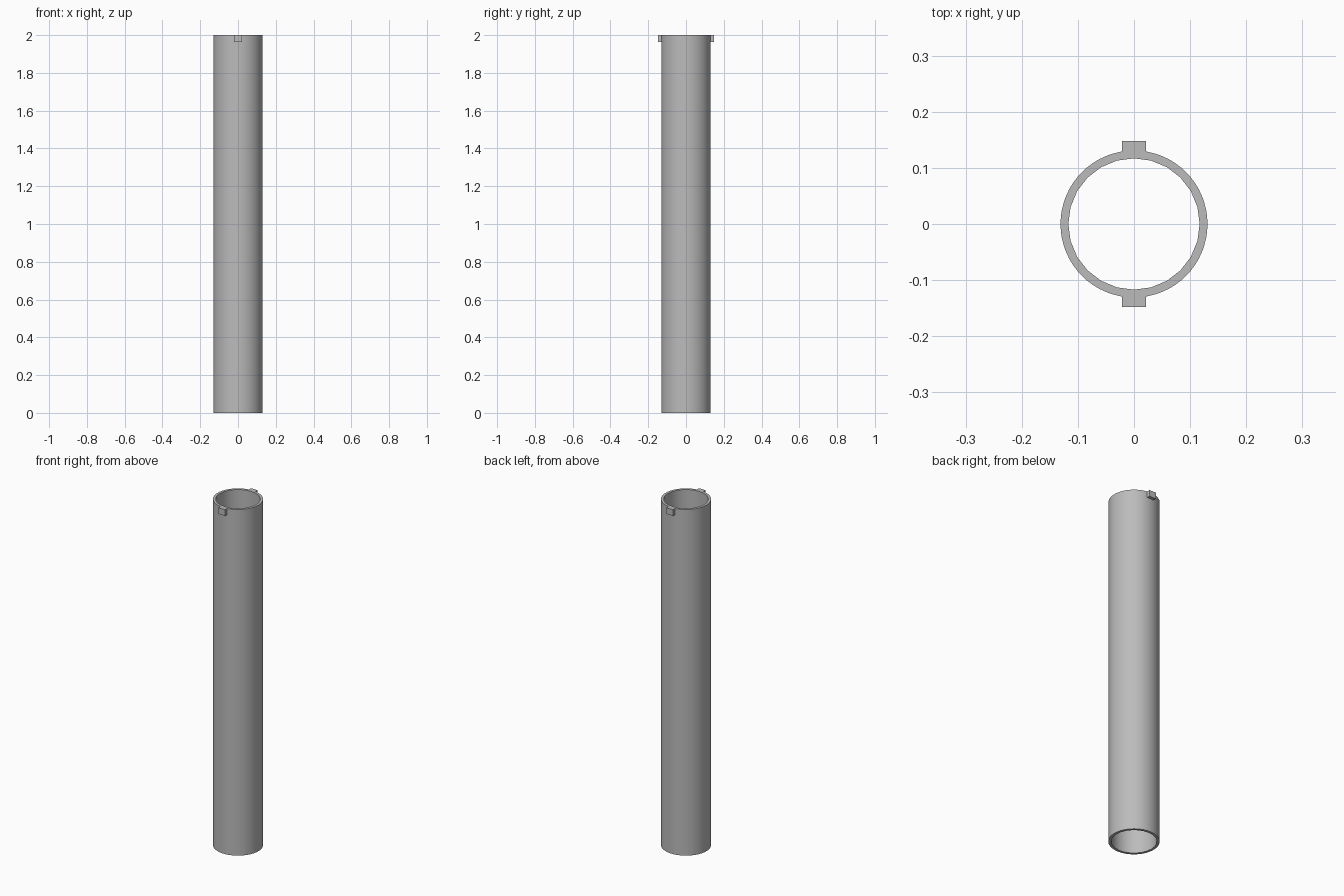
import bpy, bmesh
from mathutils import Matrix, Vector

cube = bpy.data.objects.get("Cube")
if cube:
    bpy.data.objects.remove(cube, do_unlink=True)

HEIGHT, OUTER, INNER = 2.0, 0.131, 0.117
TAB_WIDTH, TAB_HEIGHT, TAB_REACH = 0.042, 0.036, 0.148

grey = bpy.data.materials.new("plain grey")
grey.use_nodes = True
colour = (0.5, 0.5, 0.5, 1)
grey.diffuse_color = colour
grey.node_tree.nodes["Principled BSDF"].inputs["Base Color"].default_value = colour


def add_object(name, bm):
    bmesh.ops.recalc_face_normals(bm, faces=bm.faces)
    mesh = bpy.data.meshes.new(name)
    bm.to_mesh(mesh)
    bm.free()
    mesh.materials.append(grey)
    obj = bpy.data.objects.new(name, mesh)
    bpy.context.collection.objects.link(obj)
    return obj


# Hollow tube: fill the ring between two circles, then extrude it upwards
bm = bmesh.new()
for radius, sides in ((OUTER, 64), (INNER, 24)):
    bmesh.ops.create_circle(bm, radius=radius, segments=sides)
bmesh.ops.triangle_fill(bm, use_beauty=True, edges=bm.edges[:], normal=(0, 0, 1))
ring = bmesh.ops.extrude_face_region(bm, geom=bm.faces[:], use_keep_orig=True)
top = [v for v in ring["geom"] if isinstance(v, bmesh.types.BMVert)]
bmesh.ops.translate(bm, verts=top, vec=Vector((0, 0, HEIGHT)))
tube = add_object("tube", bm)
bpy.ops.object.select_all(action="DESELECT")
tube.select_set(True)
bpy.context.view_layer.objects.active = tube
bpy.ops.object.shade_smooth_by_angle(angle=0.6)

# Locking tabs on the front and back of the upper rim
root = (OUTER + INNER) / 2
for name, side in (("front_tab", -1), ("back_tab", 1)):
    bm = bmesh.new()
    size = Matrix.Diagonal((TAB_WIDTH, TAB_REACH - root, TAB_HEIGHT, 1))
    place = Matrix.Translation((0, side * (TAB_REACH + root) / 2, HEIGHT - TAB_HEIGHT / 2))
    bmesh.ops.create_cube(bm, size=1, matrix=place @ size)
    add_object(name, bm)
